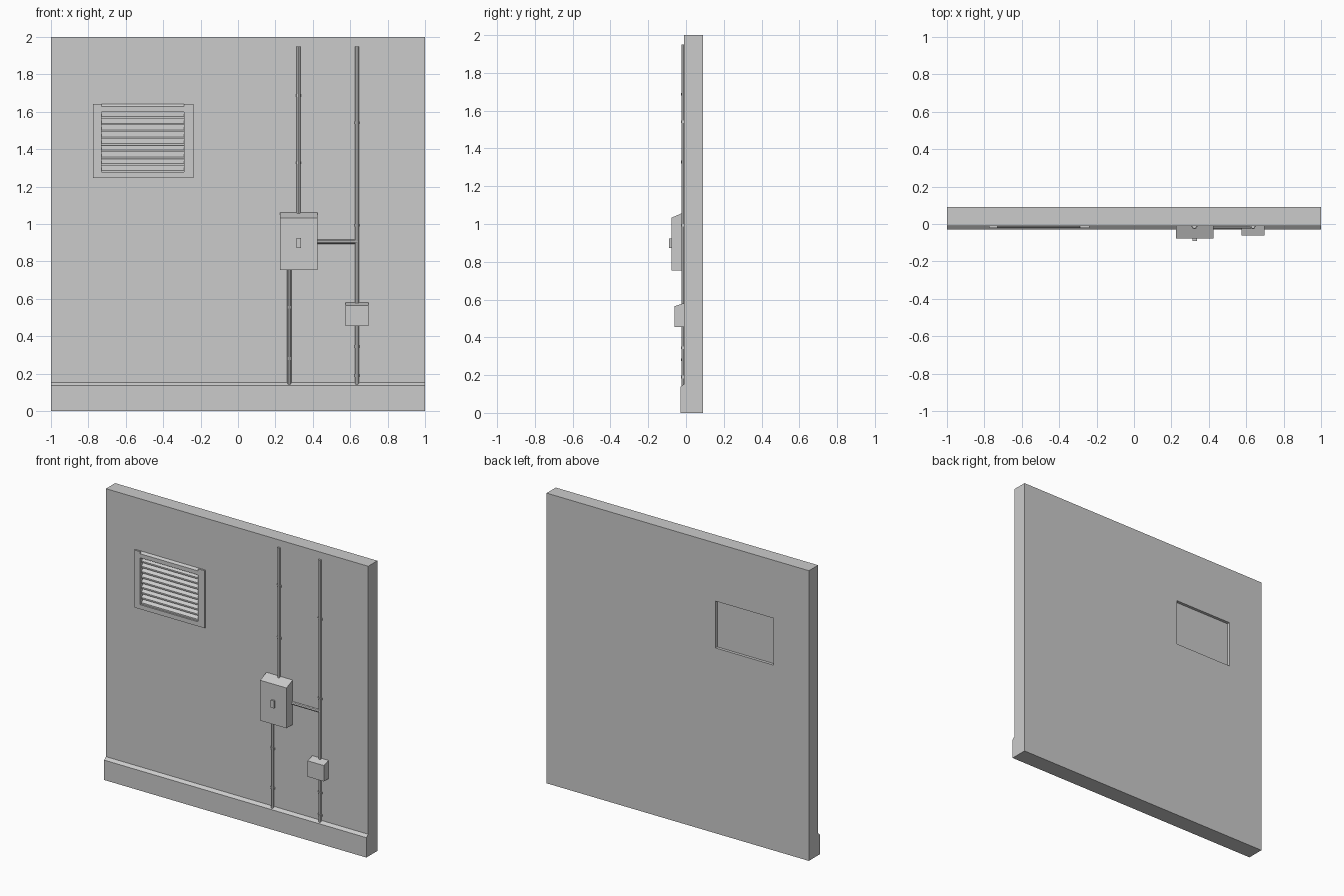
import bpy, bmesh, math
from mathutils import Vector

if "Cube" in bpy.data.objects:
    bpy.data.objects.remove(bpy.data.objects["Cube"])


def finish(name, bm):
    bmesh.ops.recalc_face_normals(bm, faces=bm.faces)
    mesh = bpy.data.meshes.new(name)
    bm.to_mesh(mesh)
    bm.free()
    ob = bpy.data.objects.new(name, mesh)
    bpy.context.collection.objects.link(ob)
    return ob


def prism(name, x0, x1, profile):
    """Extrude a (y, z) profile along x."""
    bm = bmesh.new()
    face = bm.faces.new([bm.verts.new((x0, y, z)) for y, z in profile])
    ext = bmesh.ops.extrude_face_region(bm, geom=[face])
    verts = [v for v in ext["geom"] if isinstance(v, bmesh.types.BMVert)]
    bmesh.ops.translate(bm, vec=(x1 - x0, 0, 0), verts=verts)
    return finish(name, bm)


def box(name, x0, x1, y0, y1, z0, z1):
    return prism(name, x0, x1, [(y0, z0), (y1, z0), (y1, z1), (y0, z1)])


def slope_box(name, x0, x1, y0, y1, z0, z_front, z_back):
    """Box whose top slopes down towards the front."""
    return prism(name, x0, x1, [(y0, z0), (y1, z0), (y1, z_back), (y0, z_front)])


def pipe(name, start, end, r, sides=8):
    a, b = Vector(start), Vector(end)
    bm = bmesh.new()
    bmesh.ops.create_cone(bm, cap_ends=True, segments=sides,
                          radius1=r, radius2=r, depth=(b - a).length)
    turn = Vector((0, 0, 1)).rotation_difference(b - a).to_matrix()
    bmesh.ops.rotate(bm, matrix=turn, verts=bm.verts)
    bmesh.ops.translate(bm, vec=(a + b) / 2, verts=bm.verts)
    return finish(name, bm)


WALL_F, WALL_B = -0.01, 0.09
VX0, VX1, VZ0, VZ1 = -0.73, -0.288, 1.277, 1.6   # vent opening

# Wall with a rectangular hole for the vent
bm = bmesh.new()
loops = []
for y in (WALL_F, WALL_B):
    for x0, x1, z0, z1 in ((-1, 1, 0, 2), (VX0, VX1, VZ0, VZ1)):
        loops.append([bm.verts.new(c) for c in
                      ((x0, y, z0), (x1, y, z0), (x1, y, z1), (x0, y, z1))])
for a, b in ((0, 1), (2, 3), (0, 2), (1, 3)):
    for i in range(4):
        j = (i + 1) % 4
        bm.faces.new((loops[a][i], loops[a][j], loops[b][j], loops[b][i]))
finish("wall", bm)

# Skirting with a sloped top edge
slope_box("skirting", -1, 1, -0.03, WALL_F, 0, 0.137, 0.153)

# Vent: frame, backing panel and slats
FRAME = -0.022
box("vent_frame_left", -0.775, VX0, FRAME, WALL_F, 1.246, 1.642)
box("vent_frame_right", VX1, -0.239, FRAME, WALL_F, 1.246, 1.642)
box("vent_frame_bottom", VX0, VX1, FRAME, WALL_F, 1.246, VZ0)
slope_box("vent_frame_top", VX0, VX1, FRAME, WALL_F, VZ1, 1.628, 1.642)
box("vent_back_panel", VX0, VX1, 0.05, 0.07, VZ0, VZ1)
SLATS = 9
pitch = (VZ1 - VZ0) / SLATS
for i in range(SLATS):
    z = VZ0 + i * pitch
    top = min(z + pitch + 0.004, VZ1)
    prism(f"vent_slat_{i + 1}", VX0, VX1,
          [(-0.01, z), (-0.01, z + 0.01), (0.03, top), (0.03, top - 0.01)])

# Switch box with lever, and the smaller junction box
slope_box("switch_box", 0.224, 0.424, -0.078, WALL_F, 0.755, 1.033, 1.062)
box("switch_lever", 0.312, 0.336, -0.09, -0.078, 0.873, 0.924)
slope_box("junction_box", 0.574, 0.697, -0.061, WALL_F, 0.455, 0.565, 0.581)

# Conduit pipes: x, bottom, top, clamp heights
PY, PR = -0.014, 0.011
runs = {
    "conduit_upper": (0.323, 1.04, 1.95, (1.687, 1.328)),
    "conduit_lower": (0.274, 0.143, 0.76, (0.554, 0.281)),
    "conduit_right_upper": (0.636, 0.57, 1.95, (1.542, 0.993)),
    "conduit_right_lower": (0.636, 0.143, 0.46, (0.345, 0.19)),
}
for name, (x, z0, z1, clamps) in runs.items():
    pipe(name, (x, PY, z0), (x, PY, z1), PR)
    for k, z in enumerate(clamps):
        pipe(f"{name}_clamp_{k + 1}", (x, PY, z - 0.007), (x, PY, z + 0.007), 0.0135)
        box(f"{name}_clamp_plate_{k + 1}", x - 0.017, x + 0.017, -0.016, WALL_F,
            z - 0.007, z + 0.007)
pipe("conduit_link", (0.42, PY, 0.905), (0.636, PY, 0.905), PR)
